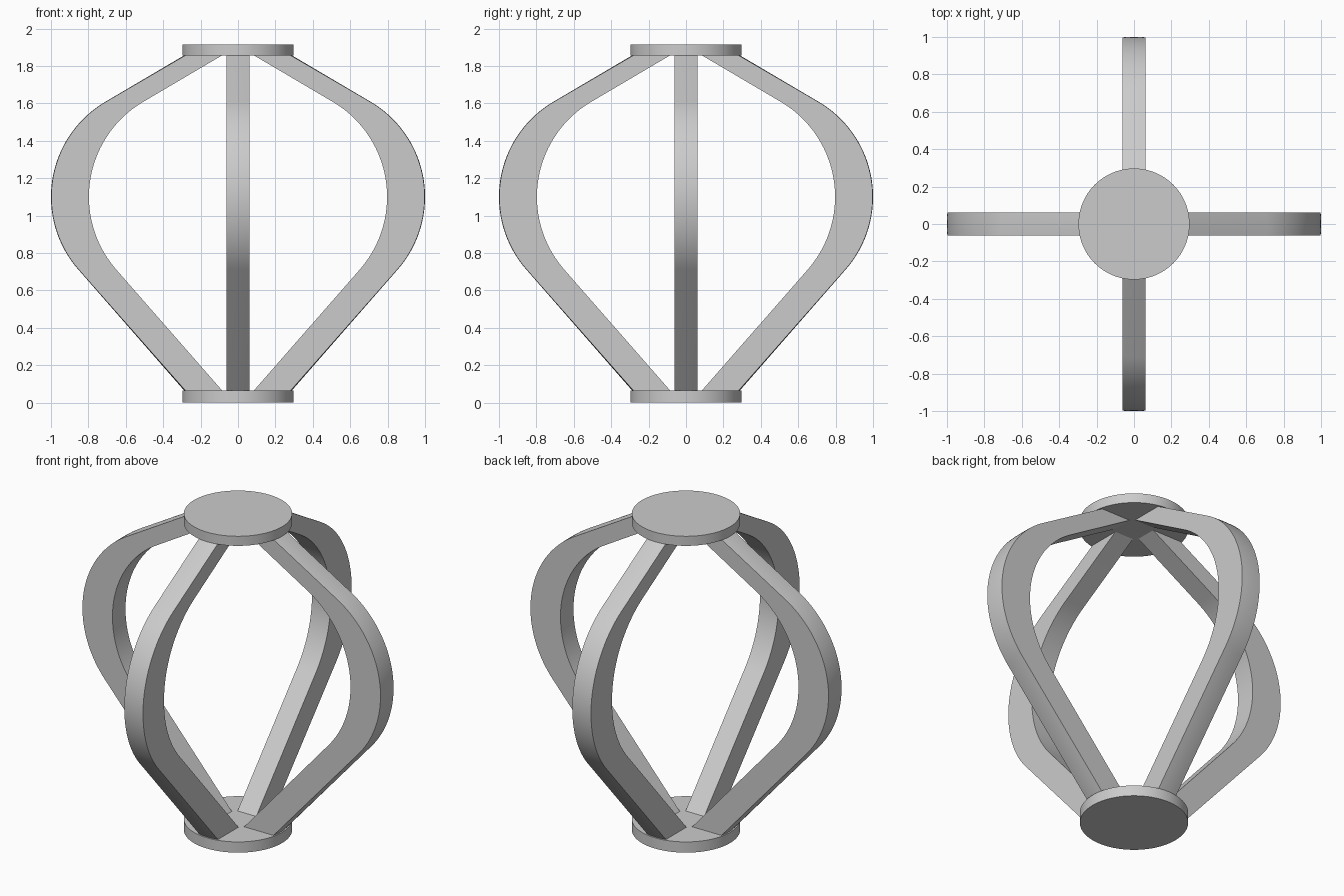
import bpy, bmesh, math
from mathutils import Matrix

cube = bpy.data.objects.get("Cube")
if cube:
    bpy.data.objects.remove(cube, do_unlink=True)

# One plain grey for everything
grey = bpy.data.materials.new("plain grey")
grey.use_nodes = True
colour = (0.6, 0.6, 0.6, 1)
grey.diffuse_color = colour
grey.node_tree.nodes["Principled BSDF"].inputs["Base Color"].default_value = colour

PLATE_R, BOTTOM, UNDERSIDE, TOP = 0.297, 0.065, 1.857, 1.915
HALF_W, DEPTH = 0.0625, 0.203


def finish(bm, name):
    bmesh.ops.recalc_face_normals(bm, faces=bm.faces)
    mesh = bpy.data.meshes.new(name)
    bm.to_mesh(mesh)
    bm.free()
    mesh.materials.append(grey)
    obj = bpy.data.objects.new(name, mesh)
    bpy.context.collection.objects.link(obj)
    bpy.ops.object.select_all(action='DESELECT')
    obj.select_set(True)
    bpy.context.view_layer.objects.active = obj
    bpy.ops.object.shade_smooth_by_angle(angle=math.radians(30))


# Round end plates
def plate(name, z0, z1):
    bm = bmesh.new()
    bmesh.ops.create_cone(bm, cap_ends=True, segments=96, radius1=PLATE_R,
                          radius2=PLATE_R, depth=z1 - z0,
                          matrix=Matrix.Translation((0, 0, (z0 + z1) / 2)))
    finish(bm, name)


# Outer edge of a rib: straight foot, round belly, straight shoulder
def rib_path():
    cx, cz, r = 0.41, 1.10, 0.59
    a0, a1 = math.radians(-41.2), math.radians(59.5)
    arc = [(cx + r * math.cos(a), cz + r * math.sin(a))
           for a in (a0 + (a1 - a0) * i / 40 for i in range(41))]
    foot_x = arc[0][0] - (arc[0][1] - BOTTOM) * math.tan(-a0)
    top_x = arc[-1][0] - (UNDERSIDE - arc[-1][1]) * math.tan(a1)
    return [(foot_x, BOTTOM)] + arc + [(top_x, UNDERSIDE)]


# Rib: section swept up the path, its outer face turned about the z axis
def rib(name, turn):
    bm = bmesh.new()
    across = [HALF_W * (i / 3 - 1) for i in range(7)]
    rings = []
    for x, z in rib_path():
        ring = [bm.verts.new((math.sqrt(x * x - y * y), y, z)) for y in across]
        ring += [bm.verts.new((x - DEPTH, y, z)) for y in (HALF_W, -HALF_W)]
        rings.append(ring)
    for low, high in zip(rings, rings[1:]):
        for i in range(len(low)):
            j = (i + 1) % len(low)
            bm.faces.new((low[i], low[j], high[j], high[i]))
    bm.faces.new(rings[0])
    bm.faces.new(rings[-1])
    bmesh.ops.rotate(bm, verts=bm.verts, matrix=Matrix.Rotation(turn, 3, 'Z'))
    finish(bm, name)


plate("bottom_plate", 0, BOTTOM)
plate("top_plate", UNDERSIDE, TOP)
for i, side in enumerate(("left", "back", "right", "front")):
    rib(side + "_rib", i * math.pi / 2)
